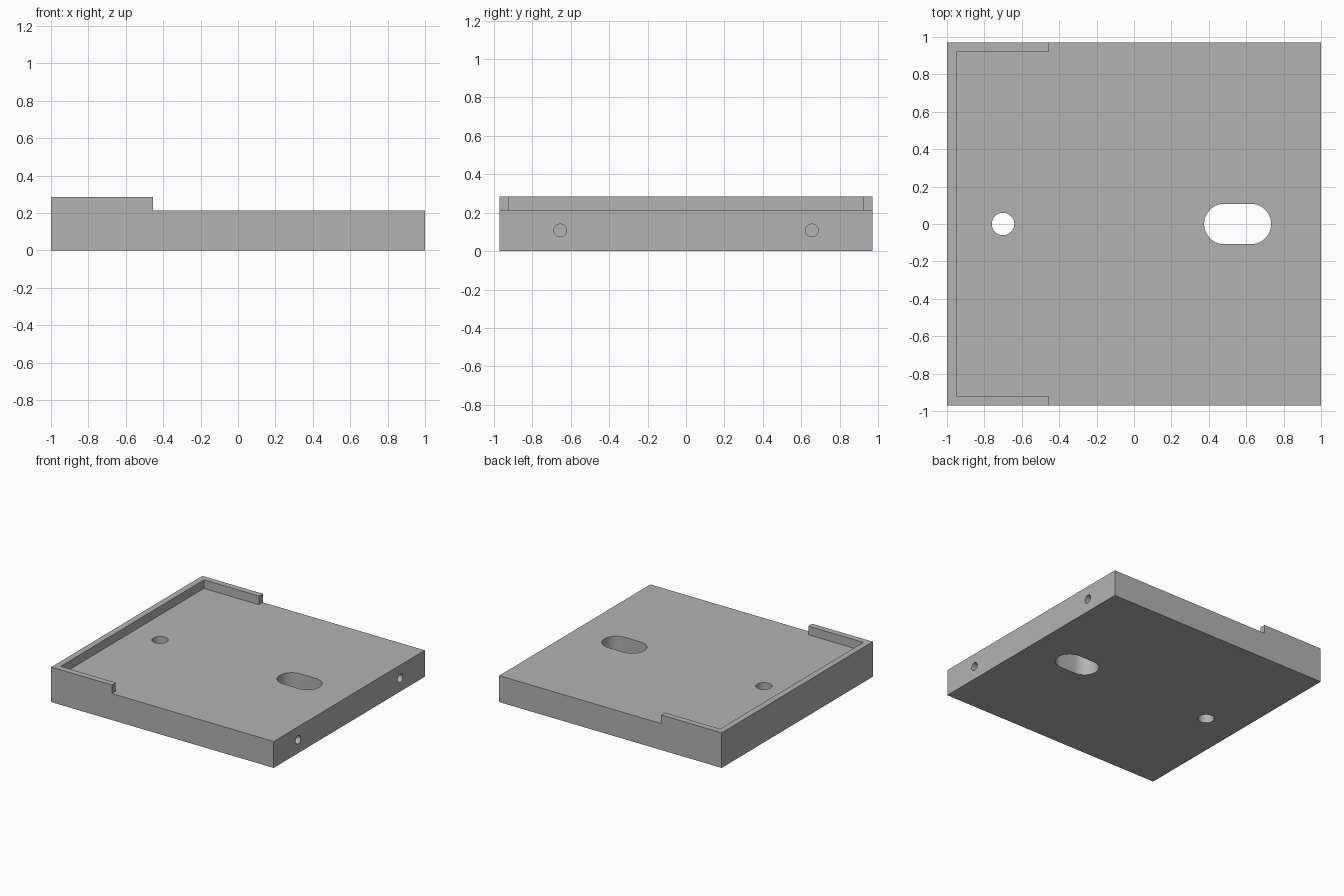
import bpy, bmesh
from math import pi, cos, sin, radians
from mathutils import Matrix

cube = bpy.data.objects.get("Cube")
if cube:
    bpy.data.objects.remove(cube, do_unlink=True)

LENGTH, WIDTH = 2.0, 1.94
PLATE_TOP, RIM_TOP, RIM = 0.215, 0.285, 0.05
RIM_END = -0.455

grey = bpy.data.materials.new("plain grey")
grey.use_nodes = True
colour = (0.45, 0.45, 0.45, 1)
grey.diffuse_color = colour
grey.node_tree.nodes["Principled BSDF"].inputs["Base Color"].default_value = colour


def prism(name, outline, z0, z1, matrix=Matrix()):
    """Extrude a counter-clockwise outline from z0 to z1."""
    bm = bmesh.new()
    face = bm.faces.new([bm.verts.new((x, y, z0)) for x, y in outline])
    top = bmesh.ops.extrude_face_region(bm, geom=[face])["geom"]
    bmesh.ops.translate(bm, vec=(0, 0, z1 - z0),
                        verts=[g for g in top if isinstance(g, bmesh.types.BMVert)])
    bmesh.ops.transform(bm, matrix=matrix, verts=bm.verts)
    bmesh.ops.recalc_face_normals(bm, faces=bm.faces)
    mesh = bpy.data.meshes.new(name)
    bm.to_mesh(mesh)
    bm.free()
    mesh.materials.append(grey)
    obj = bpy.data.objects.new(name, mesh)
    bpy.context.collection.objects.link(obj)
    return obj


def slot(radius, half=0.0, steps=32):
    """Outline of a circle, or of a round-ended slot along x."""
    points = []
    for side in (1, -1):
        for i in range(steps + (1 if half else 0)):
            a = -pi / 2 + pi * i / steps
            points.append((side * (half + radius * cos(a)), side * radius * sin(a)))
    return points


# Base block at full rim height
x, y = LENGTH / 2, WIDTH / 2
base = prism("base_plate", [(-x, -y), (x, -y), (x, y), (-x, y)], 0, RIM_TOP)

# Stepped pocket that leaves the U-shaped rim on the right
px, py, out = -x + RIM, y - RIM, 0.1
pocket = [(px, -py), (RIM_END, -py), (RIM_END, -y - out), (x + out, -y - out),
          (x + out, y + out), (RIM_END, y + out), (RIM_END, py), (px, py)]
cutters = [prism("rim_pocket_cutter", pocket, PLATE_TOP, RIM_TOP + out)]

# Round hole and slot through the plate
cutters.append(prism("round_hole_cutter", slot(0.06), -out, 0.5,
                     Matrix.Translation((-0.70, 0, 0))))
cutters.append(prism("slot_cutter", slot(0.108, 0.071), -out, 0.5,
                     Matrix.Translation((0.554, 0, 0))))

# Blind holes in the left edge
for side in (-1, 1):
    place = Matrix.Translation((x, side * 0.655, 0.108)) @ Matrix.Rotation(pi / 2, 4, "Y")
    cutters.append(prism("edge_hole_cutter", slot(0.033, steps=16), -0.25, out, place))

# Cut everything out, then remove the cutters
bpy.context.view_layer.objects.active = base
base.select_set(True)
for cutter in cutters:
    cutter.hide_render = True
    cut = base.modifiers.new(cutter.name, "BOOLEAN")
    cut.operation, cut.solver, cut.object = "DIFFERENCE", "EXACT", cutter
    bpy.ops.object.modifier_apply(modifier=cut.name)
    bpy.data.objects.remove(cutter, do_unlink=True)

bpy.ops.object.shade_smooth_by_angle(angle=radians(30))
